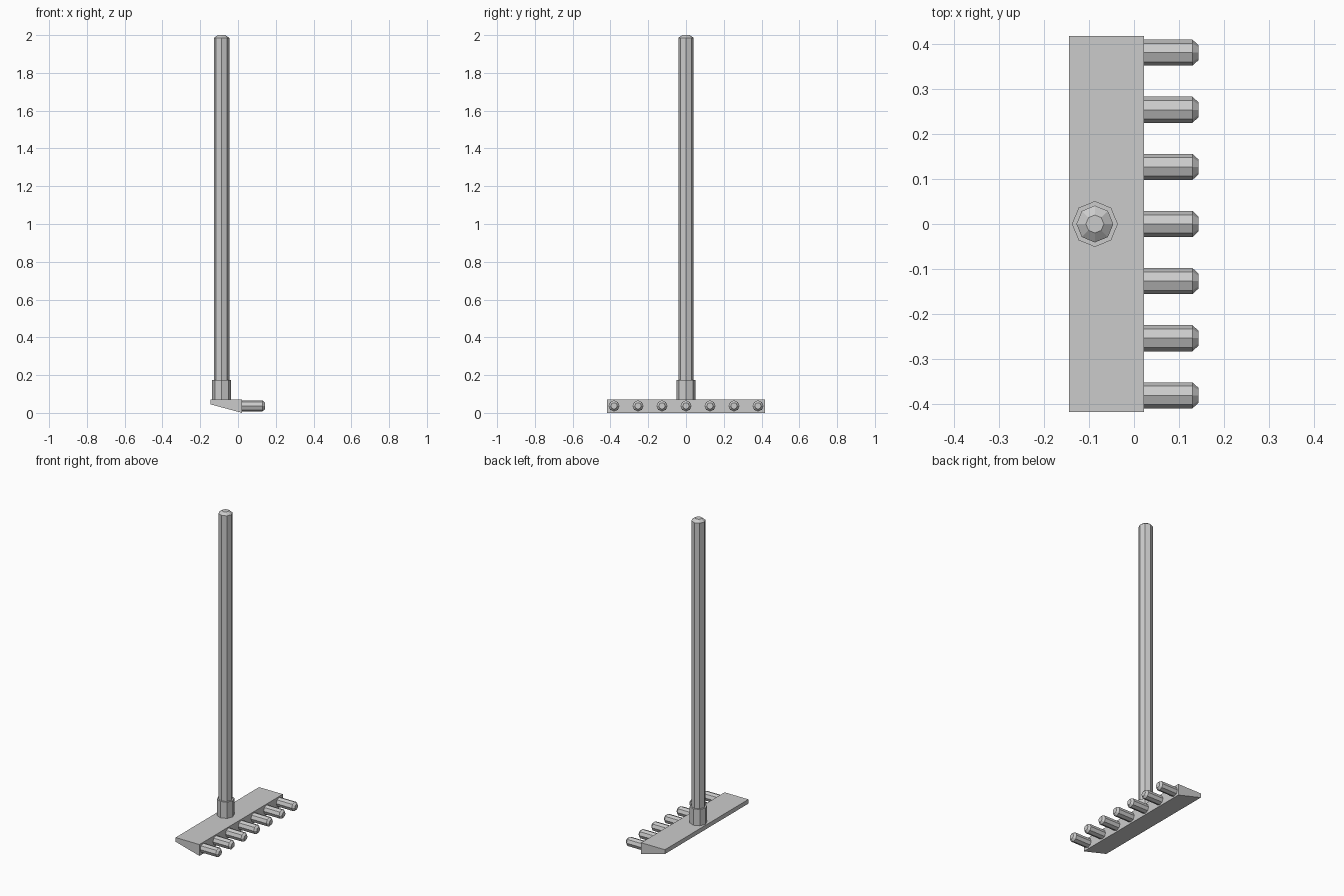
import bpy, bmesh, math
from mathutils import Matrix

if "Cube" in bpy.data.objects:
    bpy.data.objects.remove(bpy.data.objects["Cube"])


def add_object(name, bm, matrix=Matrix()):
    bmesh.ops.recalc_face_normals(bm, faces=bm.faces)
    mesh = bpy.data.meshes.new(name)
    bm.to_mesh(mesh)
    bm.free()
    ob = bpy.data.objects.new(name, mesh)
    ob.matrix_world = matrix
    bpy.context.collection.objects.link(ob)
    return ob


def octagonal_rod(name, sections, matrix):
    """Loft eight-sided rings along local z; sections = (z, radius)."""
    bm = bmesh.new()
    rings = [[bm.verts.new((r * math.cos(i * math.pi / 4), r * math.sin(i * math.pi / 4), z))
              for i in range(8)] for z, r in sections]
    for a, b in zip(rings, rings[1:]):
        for i in range(8):
            j = (i + 1) % 8
            bm.faces.new((a[i], a[j], b[j], b[i]))
    bm.faces.new(rings[0])
    bm.faces.new(rings[-1])
    return add_object(name, bm, matrix)


# Wedge-shaped head, extruded across y
bm = bmesh.new()
profile = [(-0.145, 0.045), (0.022, 0.0), (0.022, 0.072), (-0.145, 0.072)]
face = bm.faces.new([bm.verts.new((x, -0.418, z)) for x, z in profile])
side = bmesh.ops.extrude_face_region(bm, geom=[face])["geom"]
bmesh.ops.translate(bm, verts=[v for v in side if isinstance(v, bmesh.types.BMVert)],
                    vec=(0, 0.836, 0))
add_object("rake_head", bm)

# Collar and long handle with a chamfered top
upright = Matrix.Translation((-0.087, 0, 0))
octagonal_rod("collar", [(0.07, 0.051), (0.175, 0.051)], upright)
octagonal_rod("handle", [(0.17, 0.041), (1.985, 0.041), (2.0, 0.02)], upright)

# Row of seven chamfered tines pointing along +x
for i in range(7):
    place = Matrix.Translation((0, (i - 3) * 0.127, 0.037)) @ Matrix.Rotation(math.pi / 2, 4, 'Y')
    octagonal_rod(f"tine_{i + 1}", [(0.015, 0.029), (0.13, 0.029), (0.143, 0.017)], place)
